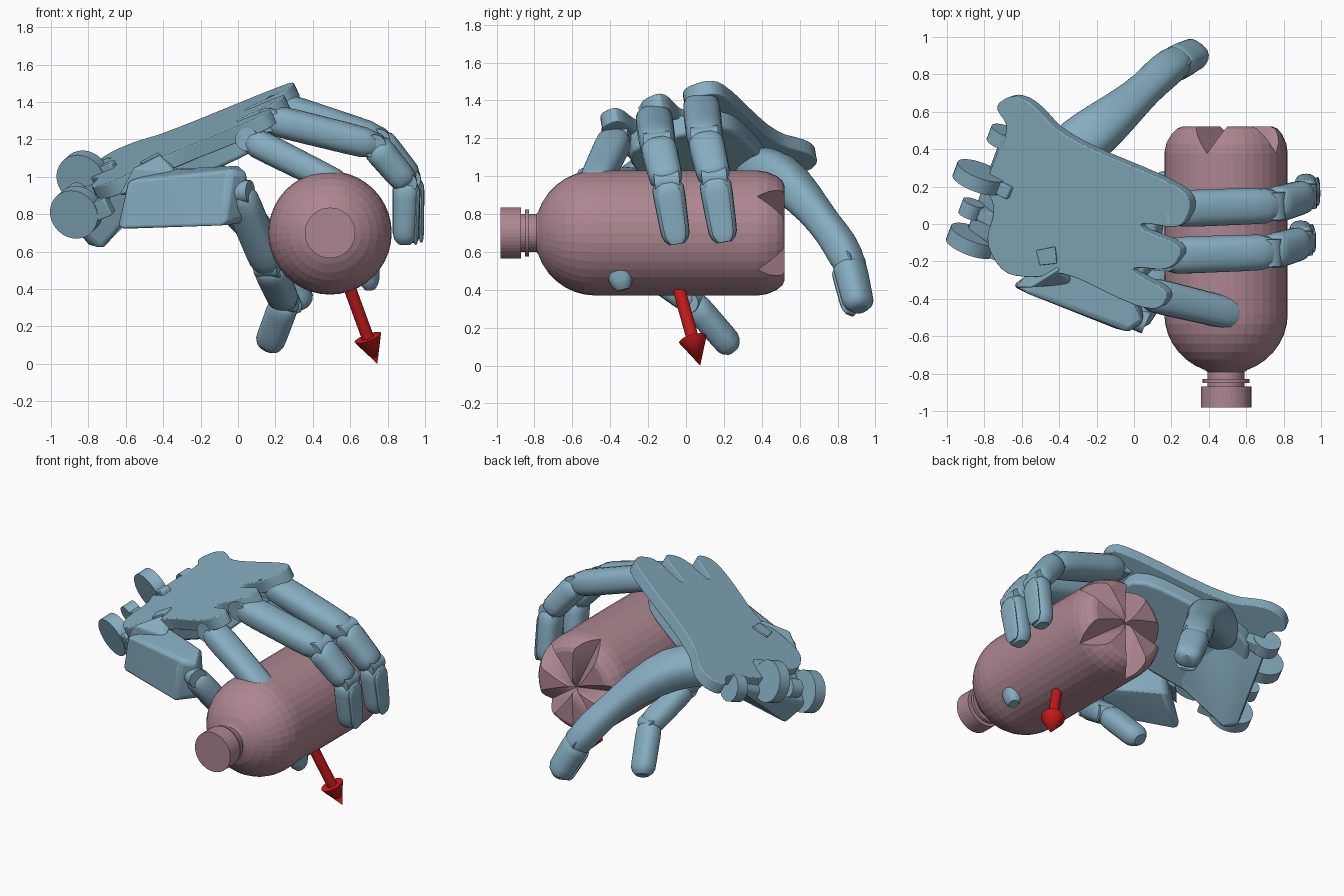
import bpy, bmesh, math
from mathutils import Vector as V, Matrix

if "Cube" in bpy.data.objects:
    bpy.data.objects.remove(bpy.data.objects["Cube"])


def colour(name, rgb):
    m = bpy.data.materials.new(name)
    m.diffuse_color = (*rgb, 1)
    m.use_nodes = True
    m.node_tree.nodes["Principled BSDF"].inputs["Base Color"].default_value = m.diffuse_color
    return m


BLUE = colour("hand_blue", (0.24, 0.42, 0.53))
PINK = colour("bottle_pink", (0.42, 0.24, 0.28))
RED = colour("arrow_red", (0.55, 0.01, 0.01))


def finish(name, bm, mat, smooth=35, bevel=0):
    bmesh.ops.recalc_face_normals(bm, faces=bm.faces[:])
    me = bpy.data.meshes.new(name)
    bm.to_mesh(me)
    bm.free()
    ob = bpy.data.objects.new(name, me)
    bpy.context.collection.objects.link(ob)
    me.materials.append(mat)
    bpy.ops.object.select_all(action='DESELECT')
    ob.select_set(True)
    bpy.context.view_layer.objects.active = ob
    if bevel:
        b = ob.modifiers.new("bevel", 'BEVEL')
        b.width, b.segments, b.limit_method = bevel, 3, 'ANGLE'
    if smooth:
        bpy.ops.object.shade_smooth_by_angle(angle=math.radians(smooth))
    return ob


def loft(bm, rings):
    loops = [[bm.verts.new(p) for p in r] for r in rings]
    n = len(loops[0])
    for a, b in zip(loops, loops[1:]):
        for i in range(n):
            bm.faces.new((a[i], a[(i + 1) % n], b[(i + 1) % n], b[i]))
    bm.faces.new(loops[0][::-1])
    bm.faces.new(loops[-1])


def hull(name, pts, mat, bevel=0.02):
    bm = bmesh.new()
    for p in pts:
        bm.verts.new(p)
    r = bmesh.ops.convex_hull(bm, input=bm.verts[:])
    junk = [e for e in set(r["geom_interior"] + r["geom_unused"]) if isinstance(e, bmesh.types.BMVert)]
    bmesh.ops.delete(bm, geom=junk, context='VERTS')
    return finish(name, bm, mat, 35, bevel)


def rod(name, p0, p1, r0, r1, mat, sides=24):
    p0, p1 = V(p0), V(p1)
    d = p1 - p0
    bm = bmesh.new()
    bmesh.ops.create_cone(bm, cap_ends=True, segments=sides, radius1=r0, radius2=r1, depth=d.length,
                          matrix=Matrix.Translation((p0 + p1) / 2) @ d.to_track_quat('Z', 'Y').to_matrix().to_4x4())
    return finish(name, bm, mat)


def ring(centre, d, lat, w, flat):
    """Squarish cross-section across direction d."""
    s = (lat - d * lat.dot(d)).normalized()
    o = d.cross(s)
    out = []
    for i in range(20):
        a = math.tau * i / 20
        c, q = (math.copysign(abs(x) ** .8, x) for x in (math.cos(a), math.sin(a)))
        out.append(centre + s * c * w + o * q * w * flat)
    return out


def segment(name, p0, p1, w0, w1, lat, flat=0.85):
    """Rounded finger bone."""
    p0, p1 = V(p0), V(p1)
    d = (p1 - p0).normalized()
    bm = bmesh.new()
    loft(bm, [ring(p0.lerp(p1, t), d, V(lat), (w0 + (w1 - w0) * t) * k, flat) for t, k in
              ((-.03, .5), (.02, .8), (.1, .97), (.25, 1), (.75, 1), (.9, .98), (.99, .84), (1.06, .55))])
    return finish(name, bm, BLUE, 40)


def finger(name, pts, widths, lat, nail=True):
    pts, lat = [V(p) for p in pts], V(lat).normalized()
    for i in range(len(pts) - 1):
        segment(f"{name}_bone_{i + 1}", pts[i], pts[i + 1], widths[i], widths[i + 1], lat)
        h = lat * widths[i] * .75
        rod(f"{name}_hinge_{i + 1}", pts[i] - h, pts[i] + h, widths[i] * .65, widths[i] * .65, BLUE)
    if nail:
        d = (pts[-1] - pts[-2]).normalized()
        out = d.cross(lat).normalized() * widths[-1] * .8
        segment(name + "_nail", pts[-2].lerp(pts[-1], .1) + out, pts[-1] + out,
                widths[-1] * .9, widths[-1] * .75, lat, .25)


# Palm frame: tilted plane of the back of the hand, n up, u along fingers, w across
N = V((-.48, -.17, 1)).normalized()
U = V((.84, -.43, .33)).normalized()
W = N.cross(U)


def back(x, y, drop=0):
    return V((x, y, 1.48 + .48 * (x - .25) + .17 * (y - .1))) - N * drop


def rounded(outline, times=2):
    """Corner-cutting to round an outline."""
    pts = [V(p) for p in outline]
    for _ in range(times):
        pts = [a.lerp(b, t) for a, b in zip(pts, pts[1:] + pts[:1]) for t in (.22, .78)]
    return pts


def plate(name, outline, top, bottom, bevel):
    bm = bmesh.new()
    loft(bm, [[back(x, y, k) for x, y in rounded(outline)] for k in (bottom, top)])
    return finish(name, bm, BLUE, 35, bevel)


# Back of hand with knuckle lobes, and the palm body underneath
plate("hand_back", [(.25, .2), (-.38, .46), (-.55, .65), (-.66, .69), (-.75, .63), (-.67, .52), (-.72, .42),
                    (-.8, .2), (-.74, .08), (-.8, -.1), (-.7, -.27), (-.52, -.29), (-.38, -.25), (.0, -.44),
                    (.14, -.46), (.19, -.36), (-.01, -.26), (.0, -.23), (.2, -.25), (.27, -.12), (.03, -.03),
                    (.04, .01), (.25, -.03), (.31, .1)], 0, .08, .008)
plate("palm_body", [(.12, .2), (-.35, .4), (-.7, .45), (-.74, -.12), (-.45, -.22), (.0, -.36), (.08, -.1)],
      .06, .18, .02)

# Wrist base flaring down to a point
hull("wrist_base", [back(-.73, .48, .05), back(-.79, -.12, .05), back(-.35, .38, .1), back(-.45, -.22, .1),
                    (-.8, .05, .63), (-.73, .0, .61), (-.62, .32, .86), (-.48, -.05, .87), (-.9, -.04, .75)], BLUE)

# Wrist hinge ears, joined to the palm by short arms
for i, (c, r) in enumerate([((-.83, .25, 1.0), .135), ((-.865, -.09, .81), .135), ((-.87, .08, .9), .06),
                            ((-.69, .46, 1.0), .09)]):
    c = V(c)
    rod(f"wrist_ear_{i + 1}", c - W * .04, c + W * .04, r, r, BLUE, 32)
    hull(f"wrist_arm_{i + 1}", [c + U * a + N * b + W * e * .035
                               for a in (0, .2) for b in (-.08, .02) for e in (-1, 1)], BLUE, .01)
hull("back_tab", [back(x, y, k) for x, y in ((-.52, -.14), (-.42, -.12), (-.41, -.21), (-.5, -.22))
                  for k in (-.012, .06)], BLUE, .005)

# Little finger metacarpal block and its link to the back of the hand
hull("little_metacarpal", [(-.6, -.36, .98), (-.66, -.33, .72), (-.03, -.58, 1.04), (-.07, -.57, .74),
                           (.05, -.53, 1.02), (.07, -.48, .9), (.03, -.48, .75), (-.42, -.2, 1.04),
                           (-.42, -.17, .82), (.0, -.4, 1.06), (-.02, -.36, .8)], BLUE, .03)
hull("metacarpal_link", [(-.64, -.34, .9), (-.56, -.34, 1.05), (-.42, -.25, 1.12), (-.33, -.32, 1.02),
                         (-.5, -.18, .9), (-.36, -.18, 1.1)], BLUE, .01)

# Fingers
finger("index", [(.2, .08, 1.38), (.75, .1, 1.2), (.92, .15, .99), (.92, .2, .67)], [.1, .097, .088, .075], (0, 1, .1))
finger("middle", [(.16, -.17, 1.31), (.73, -.15, 1.17), (.9, -.1, .97), (.89, -.05, .66)],
       [.1, .097, .088, .075], (0, 1, .1))
finger("ring", [(.06, -.37, 1.2), (.56, -.49, .95), (.68, -.42, .75), (.705, -.335, .42)],
       [.095, .085, .08, .062], (.2, 1, 0), False)
finger("little", [(.0, -.5, .92), (.165, -.22, .52), (.25, .04, .33), (.165, .24, .1)],
       [.095, .09, .082, .08], (.9, -.4, 0), False)

# Thumb: one flowing base piece and a separate tip with nail
path = [(-.5, .3, 1.0), (-.36, .38, 1.04), (-.22, .48, 1.02), (-.05, .62, .89), (.07, .73, .75), (.15, .81, .65),
        (.23, .87, .52), (.26, .89, .47)]
radii = [.09, .14, .145, .11, .09, .1, .092, .06]
path, bm = [V(p) for p in path], bmesh.new()
loft(bm, [ring(p, (path[min(i + 1, 7)] - path[max(i - 1, 0)]).normalized(), V((.8, -.6, .2)), r, .9)
          for i, (p, r) in enumerate(zip(path, radii))])
thumb = finish("thumb_base", bm, BLUE, 60)
sub = thumb.modifiers.new("smooth", 'SUBSURF')
sub.levels = sub.render_levels = 1
finger("thumb_tip", [(.22, .86, .54), (.335, .915, .31)], [.095, .085], (.8, -.6, .2))

# Bottle turned around its long axis, with five notches in the base
CX, CZ, SIDES = .492, .70, 40
profile = [(-.98, .135), (-.87, .135), (-.87, .1), (-.85, .1), (-.85, .125), (-.83, .125), (-.83, .1), (-.79, .1)]
profile += [(-.48 - .32 * math.cos(a), .33 * math.sin(a)) for a in
            (math.radians(20 + 10 * i) for i in range(8))]
profile += [(.38, .33), (.43, .322), (.48, .3), (.51, .275), (.52, .25)]
bm = bmesh.new()
loft(bm, [[(CX + r * math.cos(math.tau * i / SIDES), y, CZ + r * math.sin(math.tau * i / SIDES))
           for i in range(SIDES)] for y, r in profile])
bottle = finish("bottle", bm, PINK, 0)
for k in range(5):
    a = math.radians(36 + 72 * k)
    cut = hull("notch_cutter", [(CX + r * math.cos(a) - s * math.sin(a), y, CZ + r * math.sin(a) + s * math.cos(a))
                                for r, s, y in ((0, 0, .49), (.38, 0, .36), (0, .04, .6), (0, -.04, .6),
                                                (.38, .18, .6), (.38, -.18, .6))], PINK, 0)
    cut.hide_render = True
    bpy.context.view_layer.objects.active = bottle
    m = bottle.modifiers.new("notch", 'BOOLEAN')
    m.operation, m.object, m.solver = 'DIFFERENCE', cut, 'EXACT'
    bpy.ops.object.modifier_apply(modifier=m.name)
    bpy.data.objects.remove(cut)

# Direction arrow leaving the bottle
start, tip = V((.49, -.12, .70)), V((.745, .075, 0))
neck = start.lerp(tip, .8)
rod("arrow_shaft", start, neck, .033, .033, RED)
rod("arrow_head", neck, tip, .075, 0, RED)
